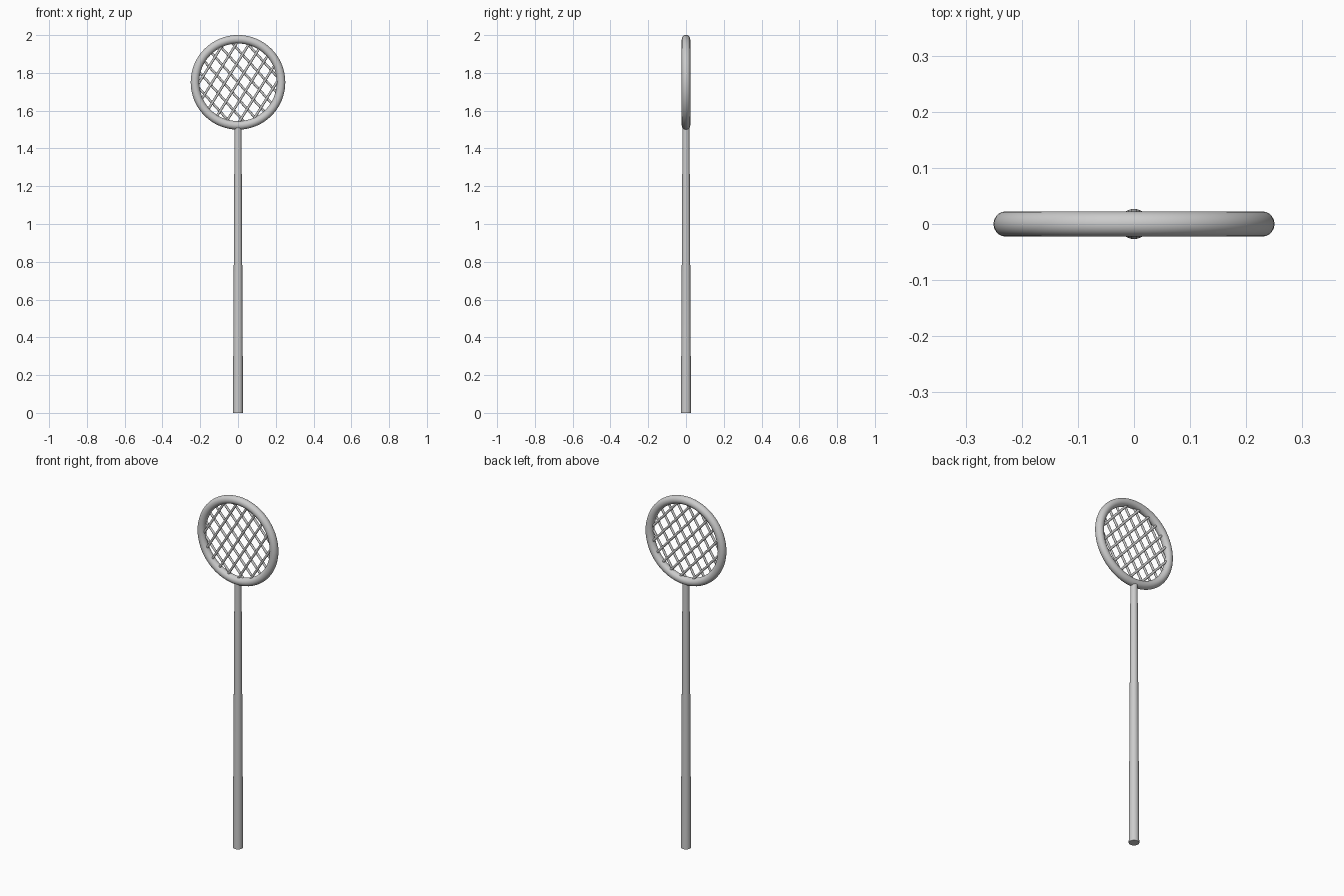
import bpy
import math

if "Cube" in bpy.data.objects:
    bpy.data.objects.remove(bpy.data.objects["Cube"])

HEAD_Z = 1.75
MAJOR, MINOR = 0.228, 0.0225


def smooth(obj, name):
    obj.name = name
    bpy.ops.object.shade_smooth_by_angle(angle=math.radians(40))
    return obj


# Tapered handle running from the ground up into the hoop
bpy.ops.mesh.primitive_cone_add(vertices=32, radius1=0.0268, radius2=0.0185,
                                depth=1.51, location=(0, 0, 0.755))
smooth(bpy.context.object, "handle")

# Round hoop
bpy.ops.mesh.primitive_torus_add(major_radius=MAJOR, minor_radius=MINOR,
                                 major_segments=64, minor_segments=20,
                                 location=(0, 0, HEAD_Z),
                                 rotation=(math.pi / 2, 0, 0))
smooth(bpy.context.object, "hoop")


# Parallel strings, each a chord of the hoop
def string_set(name, angle_deg, spacing, count, y):
    a = math.radians(angle_deg)
    dx, dz = math.cos(a), math.sin(a)
    for i in range(count):
        off = (i - (count - 1) / 2) * spacing
        half = math.sqrt(max(0.222 ** 2 - off ** 2, 0))
        bpy.ops.mesh.primitive_cylinder_add(
            vertices=12, radius=0.0065, depth=2 * half,
            location=(-dz * off, y, HEAD_Z + dx * off),
            rotation=(0, math.pi / 2 - a, 0))
        smooth(bpy.context.object, f"{name}_{i + 1}")


string_set("rising_string", 58, 0.058, 7, -0.004)
string_set("falling_string", -48, 0.058, 7, 0.004)
